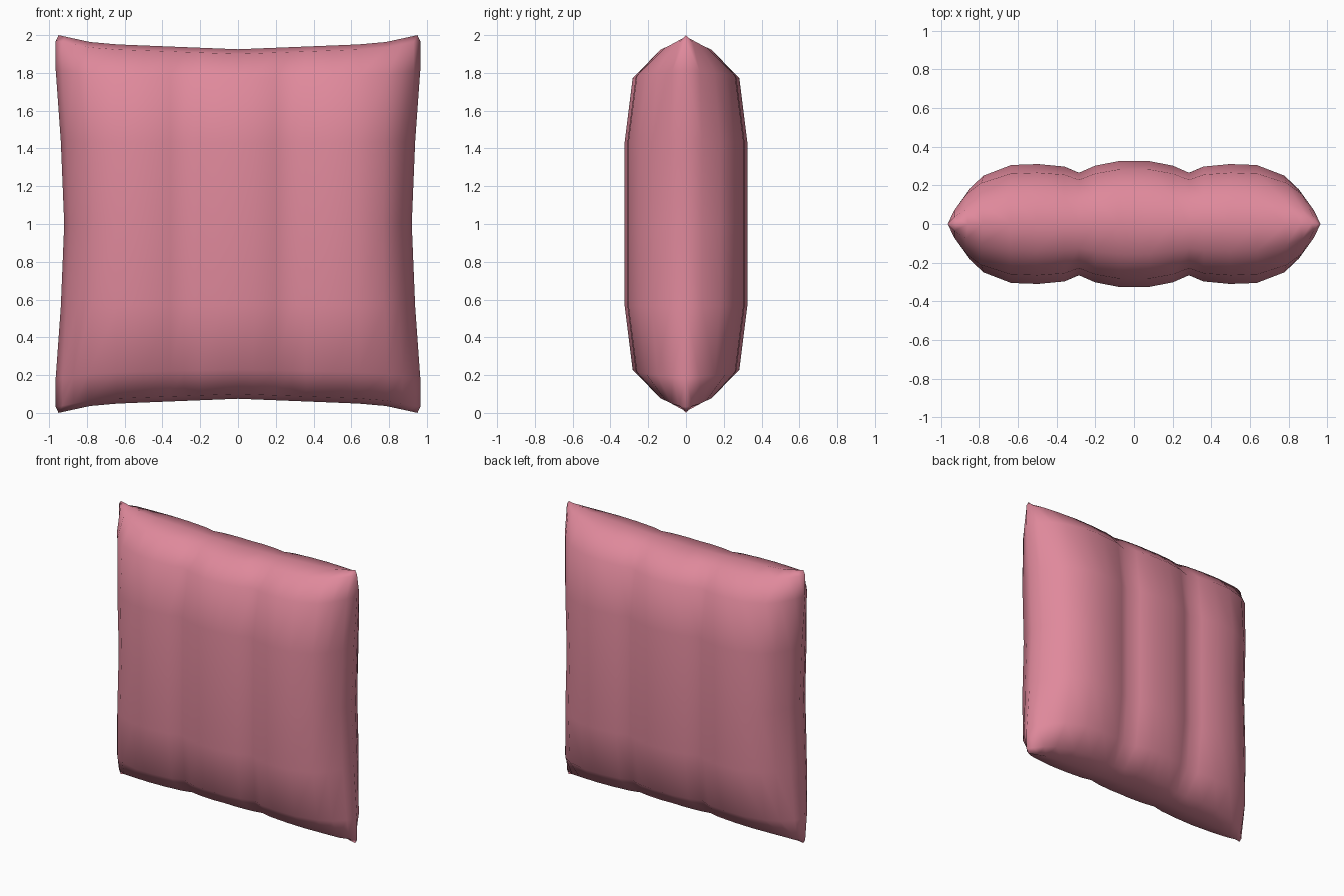
import bpy, bmesh

if "Cube" in bpy.data.objects:
    bpy.data.objects.remove(bpy.data.objects["Cube"])

pink = bpy.data.materials.new("cushion pink")
pink.diffuse_color = (0.74, 0.25, 0.33, 1)
pink.use_nodes = True
pink.node_tree.nodes["Principled BSDF"].inputs["Base Color"].default_value = pink.diffuse_color

# half cross-section: x, half thickness (three puffed channels with grooves)
COLS = [(0, .325), (.08, .325), (.2, .302), (.285, .265), (.36, .297), (.5, .31),
        (.64, .305), (.79, .25), (.87, .18), (.93, .085), (.965, 0)]
# half height profile: z offset, thickness factor, inward pull of the side edge
ROWS = [(0, 1, .045), (.43, 1, .027), (.77, .87, 0), (.90, .48, 0), (.925, 0, .015)]


def mirrored(rows):
    return [(-r[0], *r[1:]) for r in reversed(rows[1:])] + rows


def corner_lift(x):
    x = abs(x)
    return .04 * x if x < .75 else .03 + .045 * (x - .75) / .215


bm = bmesh.new()
for side in (-1, 1):
    grid = []
    for zb, f, pull in mirrored(ROWS):
        line = []
        for xb, d in mirrored(COLS):
            e = xb / .965
            x = xb - pull * e * abs(e) ** 3
            z = 1 + zb + corner_lift(xb) * (zb / .925) ** 3
            # outer channels taper a little more towards top and bottom
            taper = 1 - .12 * abs(e) * (1 - f) / .5 if f < 1 else 1
            line.append(bm.verts.new((x, side * d * f * taper, z)))
        grid.append(line)
    for a, b in zip(grid, grid[1:]):
        for i in range(len(a) - 1):
            bm.faces.new((a[i], a[i + 1], b[i + 1], b[i]))

# sew front and back together along the seam
bmesh.ops.remove_doubles(bm, verts=bm.verts, dist=1e-5)
bmesh.ops.recalc_face_normals(bm, faces=bm.faces)
for face in bm.faces:
    face.smooth = True

mesh = bpy.data.meshes.new("cushion")
bm.to_mesh(mesh)
bm.free()
mesh.materials.append(pink)
bpy.context.collection.objects.link(bpy.data.objects.new("cushion", mesh))
